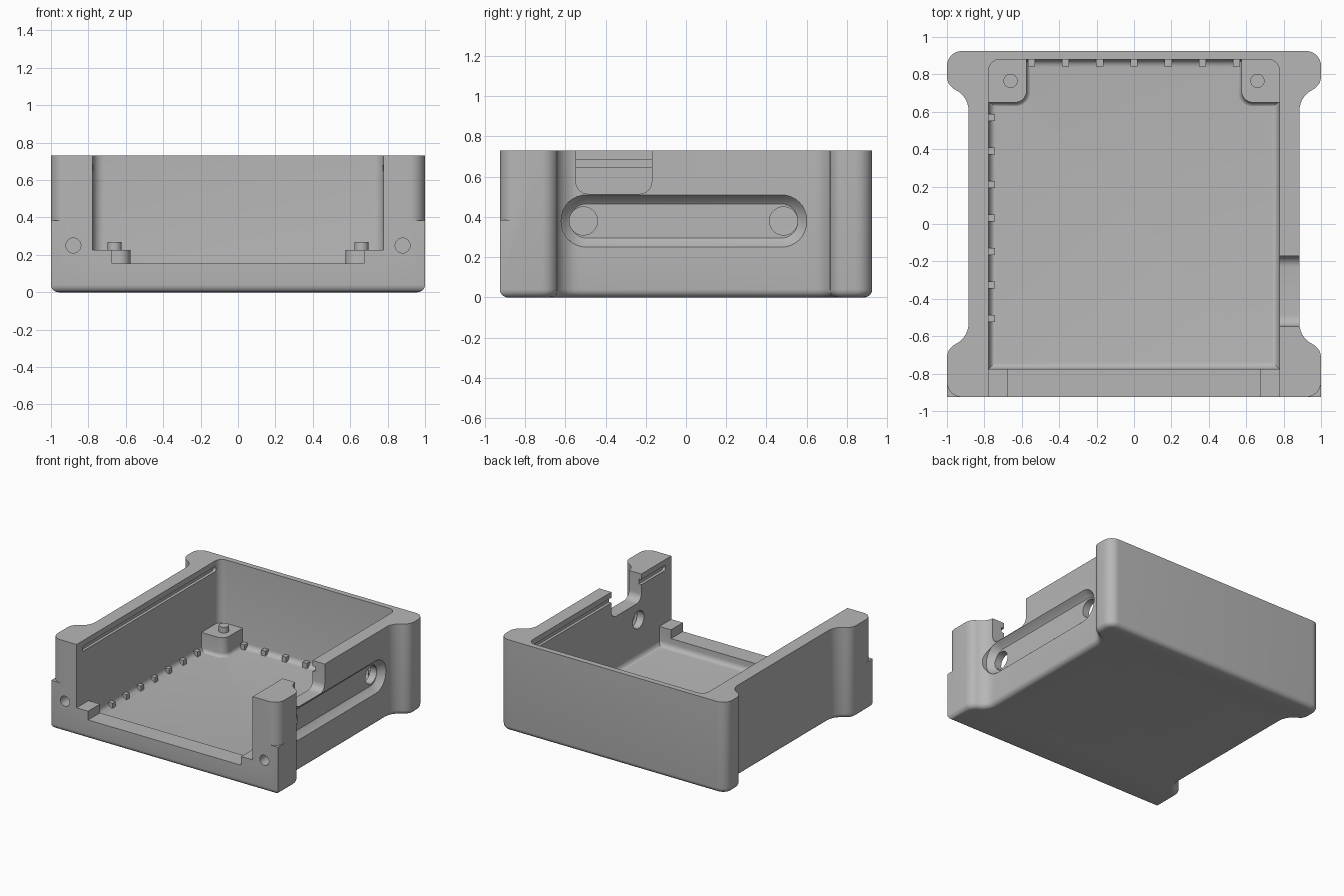
import bpy
import bmesh
from math import sin, cos, pi, radians

if "Cube" in bpy.data.objects:
    bpy.data.objects.remove(bpy.data.objects["Cube"], do_unlink=True)

grey = bpy.data.materials.new("matte_grey")
grey.use_nodes = True
COLOUR = (0.47, 0.47, 0.47, 1)
grey.diffuse_color = COLOUR
grey.node_tree.nodes["Principled BSDF"].inputs["Base Color"].default_value = COLOUR

HEIGHT, FLOOR = 0.73, 0.075
HALF_DEPTH = 0.925
INNER = 0.777
INNER_FRONT, INNER_BACK = -0.775, 0.88


def arc(cx, cy, r, start, end, n=8):
    if r == 0:
        return [(cx, cy)]
    angles = [radians(start + (end - start) * i / n) for i in range(n + 1)]
    return [(cx + r * cos(a), cy + r * sin(a)) for a in angles]


def rounded_rect(x0, x1, y0, y1, radii=(0, 0, 0, 0)):
    """Counter-clockwise rectangle; radii start at the low corner."""
    a, b, c, d = radii
    return (arc(x0 + a, y0 + a, a, 180, 270) + arc(x1 - b, y0 + b, b, 270, 360)
            + arc(x1 - c, y1 - c, c, 0, 90) + arc(x0 + d, y1 - d, d, 90, 180))


def inset(points, amount):
    """Move a counter-clockwise outline inwards with mitred corners."""
    def normal(p, q):
        dx, dy = q[0] - p[0], q[1] - p[1]
        length = (dx * dx + dy * dy) ** 0.5
        return -dy / length, dx / length
    result = []
    for i, p in enumerate(points):
        n = normal(points[i - 1], p)
        m = normal(p, points[(i + 1) % len(points)])
        k = amount / (1 + n[0] * m[0] + n[1] * m[1])
        result.append((p[0] + k * (n[0] + m[0]), p[1] + k * (n[1] + m[1])))
    return result


def fillet(z, r, sign=1, n=5):
    """Levels (height, inset) of a rounded bottom edge."""
    angles = [pi / 2 * i / n for i in range(n + 1)]
    return [(z + r * (1 - cos(a)), sign * r * (1 - sin(a))) for a in angles]


PLACE = {"z": lambda u, v, w: (u, v, w),
         "x": lambda u, v, w: (w, u, v),
         "y": lambda u, v, w: (u, w, v)}


def loft(name, outline, levels, axis="z"):
    """Solid made by stacking insets of an outline along an axis."""
    bm = bmesh.new()
    rings = [[bm.verts.new(PLACE[axis](u, v, w)) for u, v in inset(outline, amount)]
             for w, amount in levels]
    count = len(outline)
    for low, high in zip(rings, rings[1:]):
        for i in range(count):
            j = (i + 1) % count
            bm.faces.new((low[i], low[j], high[j], high[i]))
    bm.faces.new(rings[0][::-1])
    bm.faces.new(rings[-1])
    bmesh.ops.recalc_face_normals(bm, faces=bm.faces)
    mesh = bpy.data.meshes.new(name)
    bm.to_mesh(mesh)
    bm.free()
    mesh.materials.append(grey)
    obj = bpy.data.objects.new(name, mesh)
    bpy.context.collection.objects.link(obj)
    return obj


def prism(name, outline, start, end, axis="z"):
    return loft(name, outline, [(start, 0), (end, 0)], axis)


def select_only(obj):
    bpy.ops.object.select_all(action="DESELECT")
    obj.select_set(True)
    bpy.context.view_layer.objects.active = obj


def cut(target, cutter):
    select_only(target)
    mod = target.modifiers.new("cut", "BOOLEAN")
    mod.operation = "DIFFERENCE"
    mod.solver = "EXACT"
    mod.object = cutter
    bpy.ops.object.modifier_apply(modifier=mod.name)
    bpy.data.objects.remove(cutter, do_unlink=True)


# Outer shell: four corner posts joined by recessed side walls
side = ([(1, -HALF_DEPTH)]
        + arc(0.92, -0.715, 0.08, 0, 65)
        + arc(1.005, -0.533, 0.12, 245, 180)
        + arc(1.005, 0.608, 0.12, 180, 115)
        + arc(0.92, 0.79, 0.08, -65, 0)
        + arc(0.92, 0.845, 0.08, 0, 90))
outline = side + [(-x, y) for x, y in reversed(side)]
body = loft("enclosure_body", outline, fillet(0, 0.04) + [(HEIGHT, 0)])

# Main cavity with a rounded floor edge
cavity = rounded_rect(-INNER, INNER, INNER_FRONT, INNER_BACK, (0, 0, 0.06, 0.06))
cut(body, loft("cavity_cutter", cavity, fillet(FLOOR, 0.04) + [(1, 0)]))

# Stepped front opening
for half_width, sill in ((INNER, 0.225), (0.675, 0.155)):
    opening = rounded_rect(-half_width, half_width, -1, -0.7)
    cut(body, prism("opening_cutter", opening, sill, 1))

for s in (-1, 1):
    # Rounded upper corners of the front posts
    corner = [(1.02, -0.95), (1.02, -0.845)] + arc(0.92, -0.845, 0.08, 0, -90) + [(0.92, -0.95)]
    corner = [(s * x, y) for x, y in corner]
    if s > 0:
        corner.reverse()
    cut(body, prism("corner_cutter", corner, 0.385, 1))
    # Screw holes in the front
    hole = arc(s * 0.88, 0.25, 0.04, 0, 345, 23)
    cut(body, prism("screw_hole_cutter", hole, -1, -0.77, "y"))
    # Lid groove along the inner side wall
    groove = rounded_rect(-0.85, 0.83, 0.645, 0.685, (0.015,) * 4)
    cut(body, prism("groove_cutter", groove, s * 0.74, s * 0.80, "x"))

# Notch in the left wall
notch = rounded_rect(-0.547, -0.17, 0.515, 1, (0.06, 0.06, 0, 0))
cut(body, prism("notch_cutter", notch, 0.7, 1.1, "x"))

# Long sloped pocket on the outside of the left wall, with two through holes
pocket = rounded_rect(-0.62, 0.60, 0.25, 0.51, (0.125,) * 4)
cut(body, loft("pocket_cutter", pocket,
               [(0.835, 0.045), (0.845, 0.032), (0.87, 0.012), (0.885, 0), (0.95, 0)], "x"))
for y in (-0.51, 0.485):
    cut(body, prism("side_hole_cutter", arc(y, 0.38, 0.07, 0, 352.5, 47), 0.7, 1.1, "x"))

parts = [body]

# Rear mounting posts with flared feet and locating pegs
for s, label in ((1, "left"), (-1, "right")):
    low, high = sorted((s * 0.575, s * 0.79))
    radii = (0.06, 0, 0, 0) if s > 0 else (0, 0.06, 0, 0)
    base = rounded_rect(low, high, 0.65, 0.89, radii)
    parts.append(loft("mounting_post_" + label, base,
                      fillet(FLOOR - 0.002, 0.03, -1) + [(0.225, 0)]))
    parts.append(prism("locating_peg_" + label,
                       arc(s * 0.66, 0.765, 0.038, 0, 345, 23), 0.2, 0.27))

# Small ribs where the floor meets the right and rear walls
for i in range(7):
    along = -0.505 + i * 0.179
    parts.append(prism("side_rib", rounded_rect(-0.79, -0.742, along - 0.019, along + 0.019),
                       FLOOR - 0.01, FLOOR + 0.042))
    along = (i - 3) * 0.183
    parts.append(prism("rear_rib", rounded_rect(along - 0.019, along + 0.019, 0.842, 0.89),
                       FLOOR - 0.01, FLOOR + 0.042))

for part in parts:
    select_only(part)
    bpy.ops.object.shade_smooth_by_angle(angle=radians(30))
